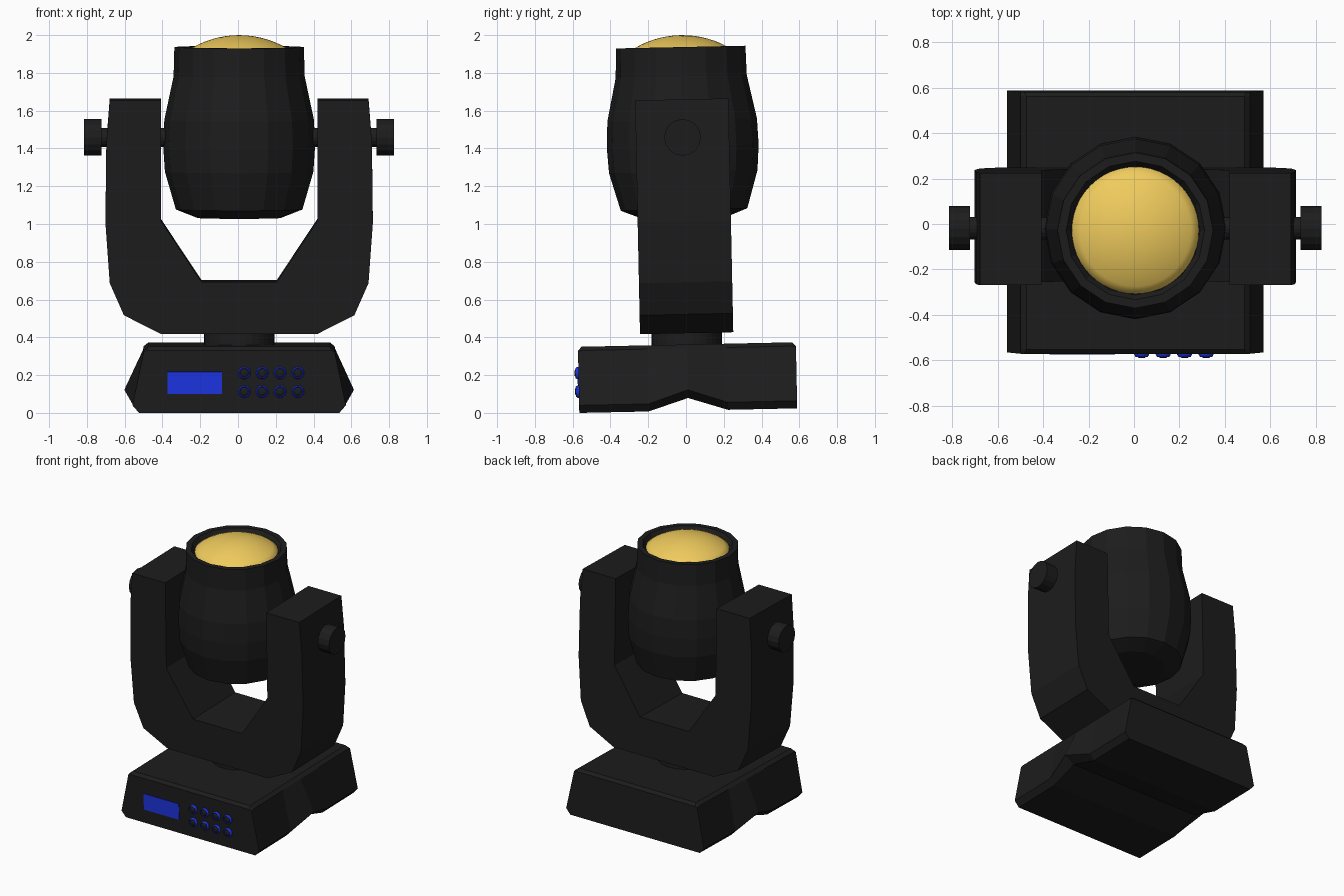
import bpy, bmesh
from math import sin, cos, pi
from mathutils import Matrix, Vector

if "Cube" in bpy.data.objects:
    bpy.data.objects.remove(bpy.data.objects["Cube"])

# whole fixture leans very slightly about x
FRAME = Matrix.Translation((0.006, 0.012, 0.012)) @ Matrix.Rotation(0.021, 4, 'X')


def material(name, rgb):
    m = bpy.data.materials.new(name)
    m.diffuse_color = (*rgb, 1)
    m.use_nodes = True
    m.node_tree.nodes["Principled BSDF"].inputs["Base Color"].default_value = m.diffuse_color
    return m


BLACK = material("black_plastic", (0.012, 0.012, 0.012))
BLUE = material("blue_panel", (0.012, 0.035, 0.75))
AMBER = material("amber_lens", (0.87, 0.6, 0.11))


def loft(name, rings, mat, place=Matrix(), smooth=False):
    """Skin a list of equal-length closed rings and cap both ends."""
    bm = bmesh.new()
    vs = [[bm.verts.new(p) for p in r] for r in rings]
    n = len(rings[0])
    for a, b in zip(vs, vs[1:]):
        for i in range(n):
            j = (i + 1) % n
            bm.faces.new((a[i], a[j], b[j], b[i]))
    bm.faces.new(vs[0])
    bm.faces.new(vs[-1])
    bmesh.ops.recalc_face_normals(bm, faces=bm.faces)
    for f in bm.faces:
        f.smooth = smooth
    bm.transform(FRAME @ place)
    me = bpy.data.meshes.new(name)
    bm.to_mesh(me)
    bm.free()
    me.materials.append(mat)
    ob = bpy.data.objects.new(name, me)
    bpy.context.collection.objects.link(ob)
    return ob


def lathe(name, profile, sides, mat, place=Matrix(), smooth=False):
    """Revolve (radius, height) points about z."""
    rings = [[(r * cos(2 * pi * k / sides), r * sin(2 * pi * k / sides), z)
              for k in range(sides)] for r, z in profile]
    return loft(name, rings, mat, place, smooth)


def base_ring(y, bottom, low_x, low_z, up_x, up_z, top_x, top_z):
    half = [(0.53, bottom), (low_x, low_z), (up_x, up_z), (top_x, top_z)]
    pts = half + [(-x, z) for x, z in reversed(half)]
    return [(x, y, z) for x, z in pts]


# base: box with sloped sides, V groove below and flared middle of the sides
def end(y):
    return base_ring(y, 0, 0.565, 0.04, 0.505, 0.325, 0.49, 0.33)


def body(y):
    return base_ring(y, 0, 0.565, 0.04, 0.505, 0.33, 0.48, 0.35)


middle = base_ring(0, 0.067, 0.608, 0.11, 0.505, 0.33, 0.48, 0.35)
loft("base", [end(-0.577), body(-0.557), body(-0.21), middle,
              body(0.21), body(0.557), end(0.577)], BLACK)

# swivel neck
lathe("swivel_neck", [(0.187, 0.34), (0.187, 0.42)], 32, BLACK)

# U-shaped yoke extruded along y
outer = [(0.685, 1.648), (0.703, 1.42), (0.708, 1.0), (0.685, 0.68),
         (0.61, 0.51), (0.412, 0.41)]
inner = [(0.2, 0.687), (0.414, 1.01), (0.414, 1.648)]
outline = (outer + [(-x, z) for x, z in reversed(outer)]
           + [(-x, z) for x, z in reversed(inner)] + inner)
loft("yoke", [[(x, y, z) for x, z in outline] for y in (-0.247, 0.247)], BLACK)

# lamp head with a recessed rim
lathe("lamp_head", [(0.22, 1.02), (0.335, 1.065), (0.393, 1.265), (0.402, 1.4),
                    (0.396, 1.54), (0.347, 1.77), (0.343, 1.925),
                    (0.305, 1.925), (0.285, 1.895)], 16, BLACK)

# domed lens: spherical cap
edge, rise = 0.28, 0.086
rad = (edge ** 2 + rise ** 2) / (2 * rise)
cap = []
for i in range(9):
    r = edge * (1 - i / 8.2)
    cap.append((r, 1.988 - rad + (rad ** 2 - r ** 2) ** 0.5))
lathe("lens", [(edge, 1.88)] + cap, 48, AMBER, smooth=True)

# tilt axles and knobs on both sides
for side, s in (("left", -1), ("right", 1)):
    turn = Matrix.Translation((0, 0, 1.447)) @ Matrix.Rotation(s * pi / 2, 4, 'Y')
    lathe(side + "_axle", [(0.05, 0.36), (0.05, 0.75)], 16, BLACK, turn)
    lathe(side + "_knob", [(0.097, 0.728), (0.097, 0.82)], 16, BLACK, turn)

# display on the front panel
loft("display", [[(x, y, z) for x, z in ((-0.378, 0.1), (-0.09, 0.1),
                                         (-0.09, 0.218), (-0.378, 0.218))]
                 for y in (-0.57, -0.582)], BLUE)

# eight buttons: blue collar with a black domed cap
for row, z in enumerate((0.113, 0.211)):
    for col in range(4):
        at = (Matrix.Translation((0.028 + col * 0.0945, -0.577, z))
              @ Matrix.Rotation(pi / 2, 4, 'X'))
        tag = f"_{row}_{col}"
        lathe("button_collar" + tag, [(0.033, -0.01), (0.033, 0.006),
                                      (0.027, 0.016), (0.022, 0.012)], 16, BLUE, at)
        lathe("button_cap" + tag, [(0.024, 0.0), (0.023, 0.014),
                                   (0.014, 0.02), (0.005, 0.021)], 16, BLACK, at)
